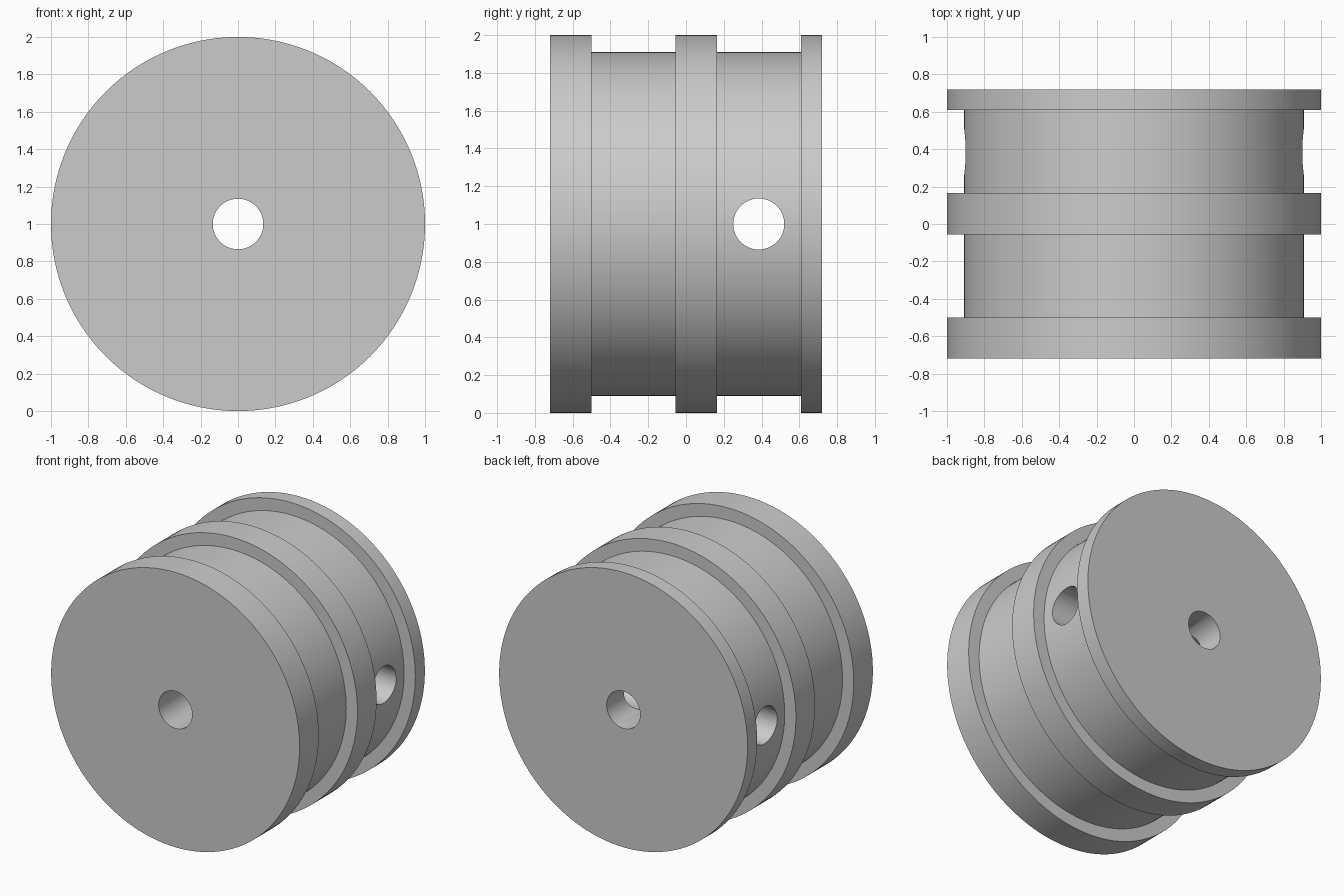
import bpy, bmesh, math
from mathutils import Vector, Matrix

cube = bpy.data.objects.get("Cube")
if cube:
    bpy.data.objects.remove(cube, do_unlink=True)

RIM, GROOVE, BORE = 1.0, 0.91, 0.135
SEGMENTS = 128

steel = bpy.data.materials.new("plain_grey")
steel.use_nodes = True
grey = (0.6, 0.6, 0.6, 1)
steel.diffuse_color = grey
steel.node_tree.nodes["Principled BSDF"].inputs["Base Color"].default_value = grey


def make_object(name, bm):
    mesh = bpy.data.meshes.new(name)
    bm.to_mesh(mesh)
    bm.free()
    obj = bpy.data.objects.new(name, mesh)
    bpy.context.collection.objects.link(obj)
    mesh.materials.append(steel)
    return obj


# Piston body: closed profile (radius, y) turned around the y axis, bore included
profile = [(BORE, -0.72), (RIM, -0.72), (RIM, -0.5), (GROOVE, -0.5),
           (GROOVE, -0.055), (RIM, -0.055), (RIM, 0.165), (GROOVE, 0.165),
           (GROOVE, 0.61), (RIM, 0.61), (RIM, 0.72), (BORE, 0.72)]
bm = bmesh.new()
ring = [bm.verts.new((r, y, 1)) for r, y in profile]
edges = [bm.edges.new((ring[i - 1], ring[i])) for i in range(len(ring))]
bmesh.ops.spin(bm, geom=ring + edges, cent=(0, 0, 1), axis=(0, 1, 0),
               angle=math.tau, steps=SEGMENTS, use_merge=False)
bmesh.ops.remove_doubles(bm, verts=bm.verts, dist=0.0005)
bmesh.ops.recalc_face_normals(bm, faces=bm.faces)
body = make_object("piston_body", bm)

# Cross hole through the rear groove, along x
bm = bmesh.new()
place = Matrix.Translation((0, 0.385, 1)) @ Matrix.Rotation(math.pi / 2, 4, "Y")
bmesh.ops.create_cone(bm, cap_ends=True, segments=64, radius1=BORE,
                      radius2=BORE, depth=2.4, matrix=place)
cutter = make_object("cross_hole_cutter", bm)
cutter.hide_render = True

cut = body.modifiers.new("cross_hole", "BOOLEAN")
cut.operation = "DIFFERENCE"
cut.solver = "EXACT"
cut.object = cutter

# Apply the cut, drop the cutter and smooth the round walls
bpy.ops.object.select_all(action="DESELECT")
bpy.context.view_layer.objects.active = body
body.select_set(True)
bpy.ops.object.modifier_apply(modifier=cut.name)
bpy.data.objects.remove(cutter, do_unlink=True)
bpy.ops.object.shade_smooth_by_angle(angle=math.radians(30))
